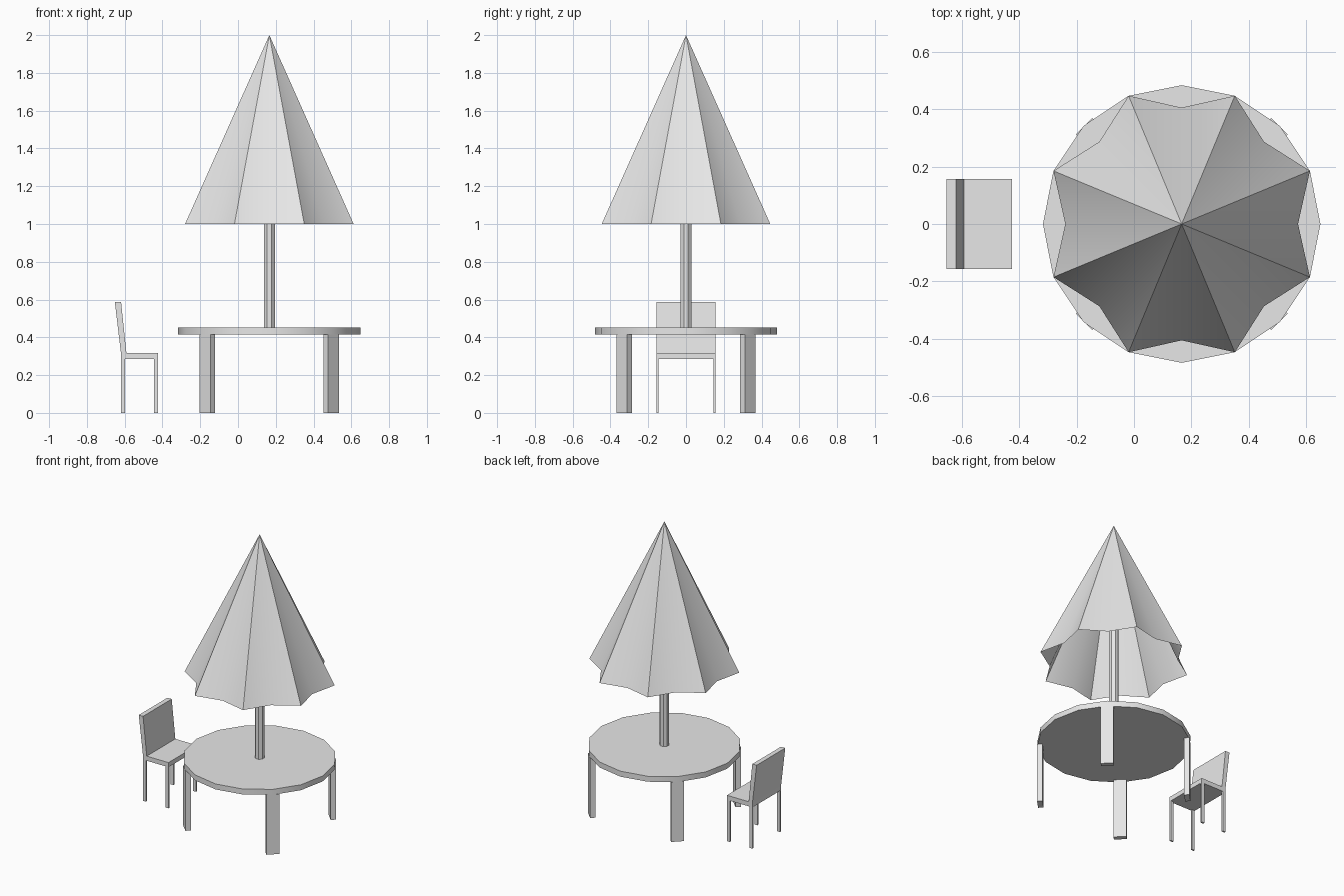
import bpy, bmesh
from math import cos, sin, pi
from mathutils import Matrix, Vector

cube = bpy.data.objects.get("Cube")
if cube:
    bpy.data.objects.remove(cube, do_unlink=True)

grey = bpy.data.materials.new("light grey")
grey.use_nodes = True
grey.diffuse_color = (0.8, 0.8, 0.8, 1)
grey.node_tree.nodes["Principled BSDF"].inputs["Base Color"].default_value = (0.8, 0.8, 0.8, 1)

CX = 0.166  # centre of the table and parasol


def finish(name, bm, smooth=False):
    mesh = bpy.data.meshes.new(name)
    bm.to_mesh(mesh)
    bm.free()
    mesh.materials.append(grey)
    obj = bpy.data.objects.new(name, mesh)
    bpy.context.collection.objects.link(obj)
    if smooth:
        bpy.ops.object.select_all(action='DESELECT')
        obj.select_set(True)
        bpy.context.view_layer.objects.active = obj
        bpy.ops.object.shade_smooth_by_angle(angle=pi / 6)
    return obj


def box(name, size, centre, turn=0.0):
    bm = bmesh.new()
    place = Matrix.Translation(centre) @ Matrix.Rotation(turn, 4, 'Z') @ Matrix.Diagonal((*size, 1))
    bmesh.ops.create_cube(bm, size=1, matrix=place)
    return finish(name, bm)


def prism(name, sides, radius, z0, z1, turn=0.0, smooth=False):
    bm = bmesh.new()
    place = Matrix.Translation((CX, 0, (z0 + z1) / 2)) @ Matrix.Rotation(turn, 4, 'Z')
    bmesh.ops.create_cone(bm, cap_ends=True, segments=sides, radius1=radius,
                          radius2=radius, depth=z1 - z0, matrix=place)
    return finish(name, bm, smooth)


def extruded_profile(name, points, half_width):
    bm = bmesh.new()
    face = bm.faces.new([bm.verts.new((x, -half_width, z)) for x, z in points])
    side = bmesh.ops.extrude_face_region(bm, geom=[face])["geom"]
    bmesh.ops.translate(bm, vec=(0, 2 * half_width, 0),
                        verts=[v for v in side if isinstance(v, bmesh.types.BMVert)])
    bmesh.ops.recalc_face_normals(bm, faces=bm.faces)
    return finish(name, bm)


# Round table with four diagonal plank legs
prism("table_top", 16, 0.483, 0.414, 0.452, smooth=True)
for i in range(4):
    a = pi / 4 + i * pi / 2
    box("table_leg", (0.034, 0.082, 0.414),
        (CX + 0.464 * cos(a), 0.464 * sin(a), 0.207), a)

# Parasol pole
prism("parasol_pole", 8, 0.031, 0.452, 1.9, pi / 8)

# Folded open canopy: ridges alternate with shallower valleys
bm = bmesh.new()
apex = bm.verts.new((CX, 0, 2))
rim = []
for i in range(16):
    r = 0.483 if i % 2 else 0.405
    a = i * pi / 8
    rim.append(bm.verts.new((CX + r * cos(a), r * sin(a), 1)))
for i in range(16):
    bm.faces.new((apex, rim[i], rim[(i + 1) % 16]))
finish("parasol_canopy", bm, smooth=True)

# Chair: seat with a leaning back, on four slim legs
extruded_profile("chair_seat_and_back",
                 [(-0.62, 0.286), (-0.424, 0.286), (-0.424, 0.318), (-0.591, 0.318),
                  (-0.619, 0.587), (-0.652, 0.587), (-0.62, 0.318)], 0.157)
for x in (-0.609, -0.435):
    for y in (-0.151, 0.151):
        box("chair_leg", (0.022, 0.012, 0.286), (x, y, 0.143))
